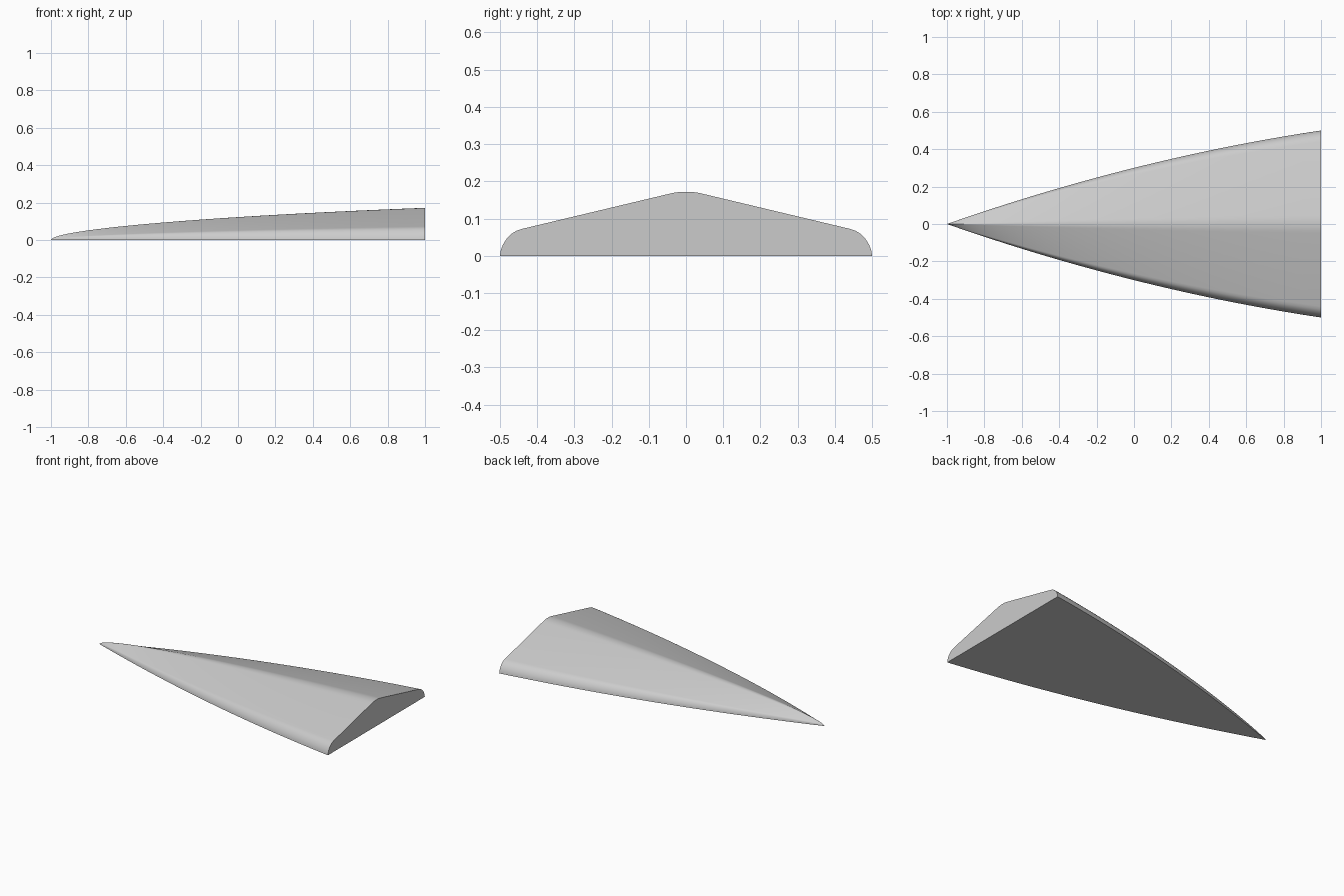
import bpy, bmesh, math

cube = bpy.data.objects.get("Cube")
if cube:
    bpy.data.objects.remove(cube, do_unlink=True)

# Half of the full-size cross-section, from base edge to ridge
HALF = [(.5, 0), (.498, .014), (.492, .030), (.482, .046), (.469, .059),
        (.456, .067), (.44, .0725), (.05, .1655), (.035, .169), (.018, .1714), (0, .172)]
PROFILE = HALF + [(-y, z) for y, z in reversed(HALF[:-1])]
STATIONS = 40


def width_scale(t):
    return 1.4 * t - 0.4 * t * t


def height_scale(t):
    s = math.sqrt(t)
    return s * (0.145 + 0.07 * s - 0.043 * s * s) / 0.172


# Loft the section from the pointed tip to the blunt end
bm = bmesh.new()
rings = []
for i in range(STATIONS + 1):
    t = max(i / STATIONS, 0.02) ** 2 if i else 0.0004
    w, h = width_scale(t), height_scale(t)
    rings.append([bm.verts.new((2 * t - 1 if i else -1, y * w, z * h)) for y, z in PROFILE])
count = len(PROFILE)
for a, b in zip(rings, rings[1:]):
    for j in range(count):
        k = (j + 1) % count
        bm.faces.new((a[j], a[k], b[k], b[j]))

# Close the tip and the blunt end
bm.faces.new(rings[0])
bm.faces.new(rings[-1])
bmesh.ops.recalc_face_normals(bm, faces=bm.faces)
mesh = bpy.data.meshes.new("tapered_wedge")
bm.to_mesh(mesh)
bm.free()
wedge = bpy.data.objects.new("tapered_wedge", mesh)
bpy.context.collection.objects.link(wedge)

# Plain grey surface
grey = bpy.data.materials.new("light_grey")
grey.use_nodes = True
colour = (0.6, 0.6, 0.6, 1)
grey.diffuse_color = colour
grey.node_tree.nodes["Principled BSDF"].inputs["Base Color"].default_value = colour
mesh.materials.append(grey)

# Smooth the rounded ridge and shoulders, keep the base and end crisp
bpy.context.view_layer.objects.active = wedge
wedge.select_set(True)
bpy.ops.object.shade_smooth_by_angle(angle=math.radians(35))
